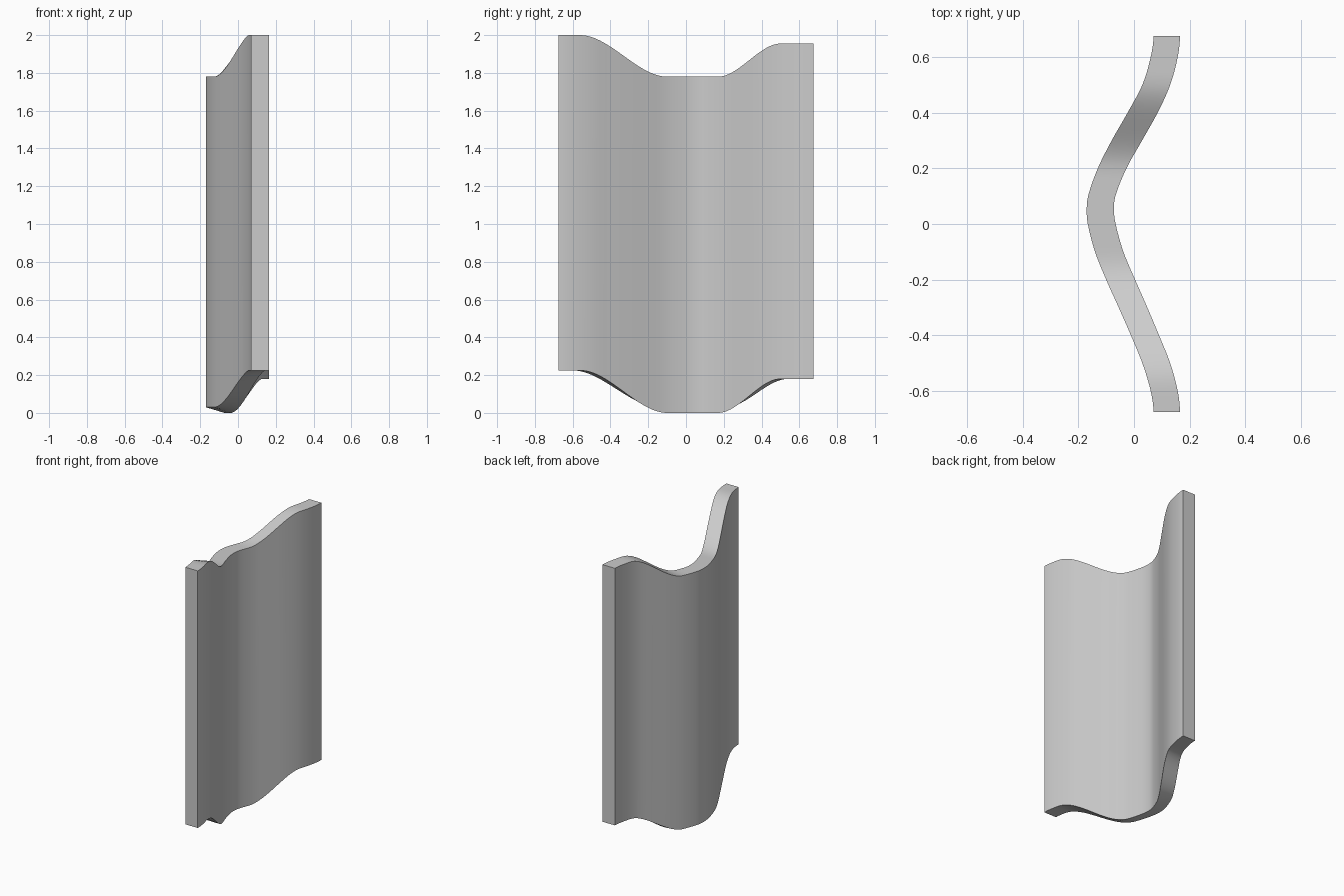
import bpy, bmesh

if "Cube" in bpy.data.objects:
    bpy.data.objects.remove(bpy.data.objects["Cube"])

# Plan outline stations: y, left face x, right face x
PLAN = [(-0.675, 0.07, 0.165), (-0.6, 0.06, 0.157), (-0.5, 0.03, 0.13),
        (-0.4, -0.011, 0.09), (-0.3, -0.055, 0.048), (-0.2, -0.1, 0.004),
        (-0.1, -0.14, -0.038), (0.0, -0.166, -0.066), (0.05, -0.17, -0.072),
        (0.1, -0.165, -0.067), (0.2, -0.13, -0.027), (0.3, -0.08, 0.029),
        (0.4, -0.023, 0.085), (0.5, 0.03, 0.13), (0.6, 0.06, 0.157),
        (0.675, 0.07, 0.165)]


def face_x(y, col):
    """Smooth cubic through the plan stations."""
    n = len(PLAN)
    i = max(k for k in range(n - 1) if PLAN[k][0] <= y)

    def slope(k):
        a, b = PLAN[max(k - 1, 0)], PLAN[min(k + 1, n - 1)]
        return 0 if k in (0, n - 1) else (b[col] - a[col]) / (b[0] - a[0])
    p, q = PLAN[i], PLAN[i + 1]
    h = q[0] - p[0]
    t = (y - p[0]) / h
    return ((2*t**3 - 3*t**2 + 1) * p[col] + (t**3 - 2*t**2 + t) * h * slope(i)
            + (3*t**2 - 2*t**3) * q[col] + (t**3 - t**2) * h * slope(i + 1))


def wave_z(y, shift, low, high_front, high_back):
    """Flat trough in the middle, easing up to a flat shoulder on each side."""
    if y < 0:
        t, high = (-y - 0.10 - shift) / 0.46, high_front
    else:
        t, high = (y - 0.17 - shift) / 0.33, high_back
    t = min(max(t, 0), 1)
    return low + (high - low) * t * t * (3 - 2 * t)


# Wavy panel: four-cornered cross-sections lofted along y
bm = bmesh.new()
STEPS = 80
rings = []
for s in range(STEPS + 1):
    y = -0.675 + 1.35 * s / STEPS
    y_in = min(y, 0.6749)
    xl, xr = face_x(y_in, 1), face_x(y_in, 2)
    corners = [(xl, y, wave_z(y, 0.04, 0.03, 0.225, 0.18)),
               (xr, y, wave_z(y, 0.0, 0.0, 0.225, 0.18)),
               (xr, y, wave_z(y, 0.0, 1.78, 2.0, 1.955)),
               (xl, y, wave_z(y, 0.04, 1.78, 2.0, 1.955))]
    rings.append([bm.verts.new(c) for c in corners])
for a, b in zip(rings, rings[1:]):
    for k in range(4):
        m = (k + 1) % 4
        bm.faces.new((a[k], a[m], b[m], b[k]))
bm.faces.new(rings[0])
bm.faces.new(rings[-1])
bmesh.ops.recalc_face_normals(bm, faces=bm.faces)
mesh = bpy.data.meshes.new("wavy_panel")
bm.to_mesh(mesh)
bm.free()
panel = bpy.data.objects.new("wavy_panel", mesh)
bpy.context.collection.objects.link(panel)

# Smooth faces with crisp rim edges
bpy.context.view_layer.objects.active = panel
panel.select_set(True)
bpy.ops.object.shade_smooth_by_angle()
